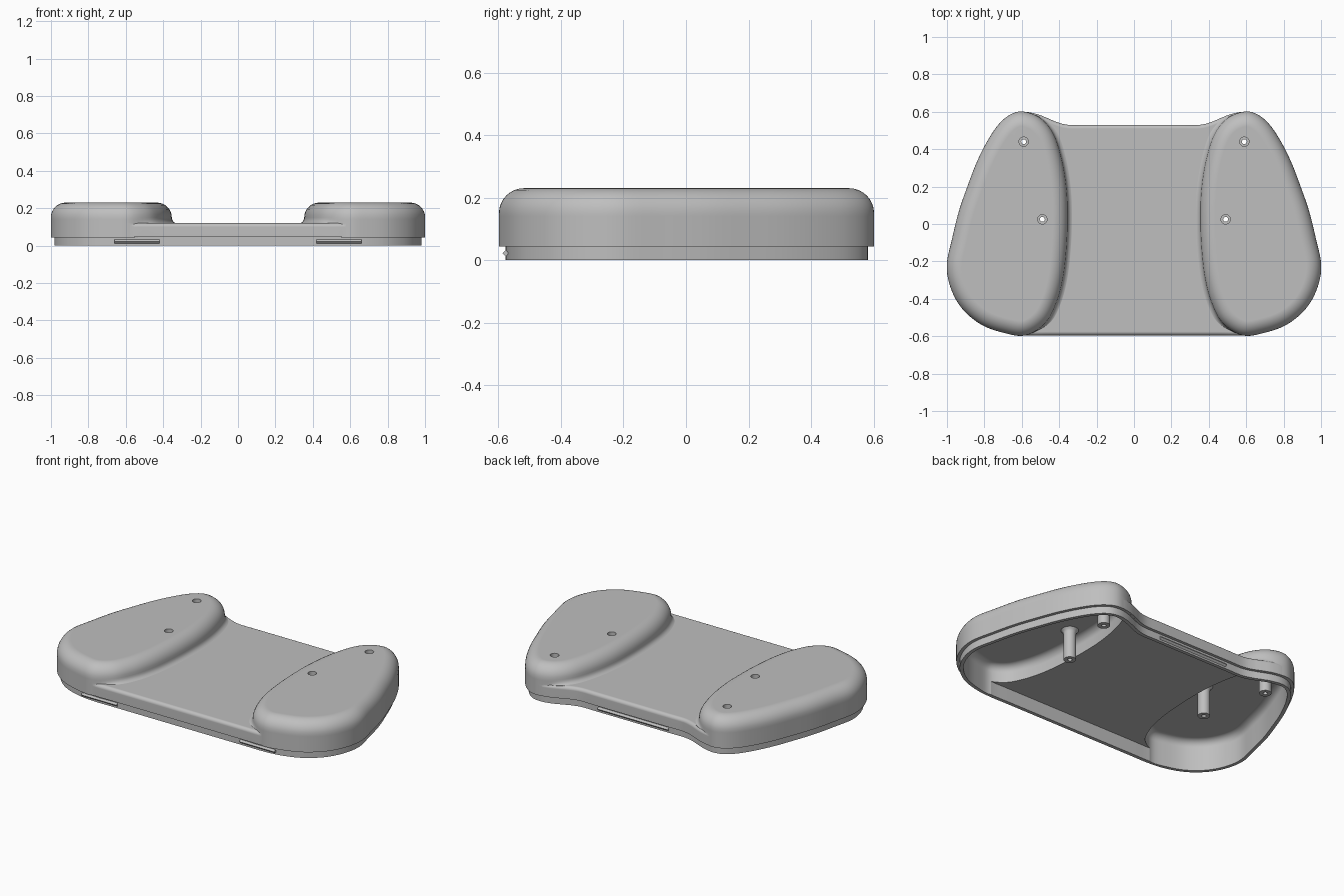
import bpy, bmesh, math
from mathutils import Vector, Matrix

cube = bpy.data.objects.get("Cube")
if cube:
    bpy.data.objects.remove(cube, do_unlink=True)

grey = bpy.data.materials.new("light_grey_plastic")
grey.use_nodes = True
colour = (0.52, 0.52, 0.52, 1)
grey.diffuse_color = colour
grey.node_tree.nodes["Principled BSDF"].inputs["Base Color"].default_value = colour


def smooth_loop(points, steps=5):
    """Closed smooth curve through the points."""
    pts = [Vector(p) for p in points]
    n, out = len(pts), []
    for i in range(n):
        a, b, c, d = (pts[(i + k) % n] for k in (-1, 0, 1, 2))
        for s in range(steps):
            t = s / steps
            out.append(0.5 * (2 * b + (c - a) * t + (2 * a - 5 * b + 4 * c - d) * t ** 2
                              + (3 * b - a - 3 * c + d) * t ** 3))
    return out


def circle(x, y, r, n=24):
    return [Vector((x + r * math.cos(math.tau * i / n), y + r * math.sin(math.tau * i / n)))
            for i in range(n)]


def add_object(name, bm):
    bmesh.ops.recalc_face_normals(bm, faces=bm.faces)
    mesh = bpy.data.meshes.new(name)
    bm.to_mesh(mesh)
    bm.free()
    mesh.materials.append(grey)
    obj = bpy.data.objects.new(name, mesh)
    bpy.context.collection.objects.link(obj)
    return obj


def loft(name, loop, rings, mirror=1):
    """Stack inset copies of a counter-clockwise loop; ring = (z, inset, flare on the inner side)."""
    bm = bmesh.new()
    n, rows = len(loop), []
    for z, inset, flare in rings:
        row = []
        for i, p in enumerate(loop):
            tan = (loop[(i + 1) % n] - loop[i - 1]).normalized()
            normal = Vector((tan.y, -tan.x))
            w = min(max((-normal.x - 0.45) / 0.5, 0), 1)
            w = w * w * (3 - 2 * w)
            q = p + normal * (flare * w - inset)
            row.append(bm.verts.new((q.x * mirror, q.y, z)))
        rows.append(row)
    for low, high in zip(rows, rows[1:]):
        for i in range(n):
            j = (i + 1) % n
            bm.faces.new((low[i], low[j], high[j], high[i]))
    bm.faces.new(rows[0])
    bm.faces.new(rows[-1])
    return add_object(name, bm)


def rounded(z_top, radius, inset=0, steps=8):
    """Rings of a rounded top edge."""
    angles = [math.pi / 2 * k / steps for k in range(steps + 1)]
    return [(z_top - radius * (1 - math.sin(a)), inset + radius * (1 - math.cos(a)), 0)
            for a in angles]


def combine(target, tool, operation):
    mod = target.modifiers.new("combine", "BOOLEAN")
    mod.operation, mod.solver, mod.object = operation, "EXACT", tool
    dg = bpy.context.evaluated_depsgraph_get()
    mesh = bpy.data.meshes.new_from_object(target.evaluated_get(dg))
    target.modifiers.clear()
    target.data = mesh
    bpy.data.objects.remove(tool, do_unlink=True)


# Outlines: outer side of a grip, its inner side, and the whole body
outer = [(.58, -.595), (.70, -.58), (.82, -.535), (.92, -.45), (.98, -.34), (1, -.22),
         (.972, -.08), (.935, .07), (.89, .2), (.84, .33), (.785, .44), (.725, .53),
         (.66, .585), (.59, .60)]
inner = [(.50, .565), (.43, .48), (.385, .34), (.36, .18), (.355, .02), (.362, -.14),
         (.38, -.29), (.415, -.42), (.475, -.53)]
half = ([(.15, -.595), (.3, -.595), (.45, -.595)] + outer
        + [(.52, .588), (.46, .565), (.41, .544), (.35, .53), (.25, .53), (.12, .53)])
body_loop = smooth_loop([(0, -.595)] + half + [(0, .53)] + [(-x, y) for x, y in reversed(half)])
grip_loop = smooth_loop(outer + inner)

# Body plate with the recessed lip below it
shell = loft("controller_shell", body_loop,
             [(0, .018, 0), (.045, .018, 0), (.045, 0, 0)] + rounded(.12, .02, 0, 5))

# Raised grips, flared into the plate on the inner side
fillet = [(.15 - .031 * math.cos(a), -.001, .03 * (1 - math.sin(a)))
          for a in [math.pi / 2 * k / 5 for k in range(5)]]
grip_rings = [(.044, -.001, .03)] + fillet + rounded(.23, .08, -.001)
for side in (1, -1):
    combine(shell, loft("grip", grip_loop, grip_rings, side), "UNION")

# Hollow underside
combine(shell, loft("plate_cavity", body_loop, [(-.1, .04, 0), (.085, .04, 0)]), "DIFFERENCE")
for side in (1, -1):
    cavity = loft("grip_cavity", grip_loop, [(-.1, .039, 0)] + rounded(.19, .045, .039), side)
    combine(shell, cavity, "DIFFERENCE")

# Screw posts and their counterbored holes
for side in (1, -1):
    for x, y in ((.59, .44), (.49, .025)):
        post = loft("post", circle(side * x, y, .035),
                    [(0.002, 0, 0), (.165, 0, 0), (.18, -.005, 0), (.19, -.015, 0), (.205, -.02, 0)])
        combine(shell, post, "UNION")
        hole = loft("hole", circle(side * x, y, .013),
                    [(-.1, 0, 0), (.17, 0, 0), (.17, -.012, 0), (.3, -.012, 0)])
        combine(shell, hole, "DIFFERENCE")

# Smooth shading with crisp edges
bpy.ops.object.select_all(action="DESELECT")
shell.select_set(True)
bpy.context.view_layer.objects.active = shell
bpy.ops.object.shade_smooth_by_angle(angle=math.radians(35))
weighted = shell.modifiers.new("even_shading", "WEIGHTED_NORMAL")
weighted.keep_sharp = True

# Snap ridges on the lip
for name, x, y, length in (("front_left_ridge", .54, -.577, .24),
                           ("front_right_ridge", -.54, -.577, .24),
                           ("back_ridge", 0, .512, .48)):
    bm = bmesh.new()
    size = .015
    bmesh.ops.create_cube(bm, size=1, matrix=Matrix.Translation((x, y, .022))
                          @ Matrix.Rotation(math.pi / 4, 4, "X")
                          @ Matrix.Diagonal((length, size, size, 1)))
    add_object(name, bm)
